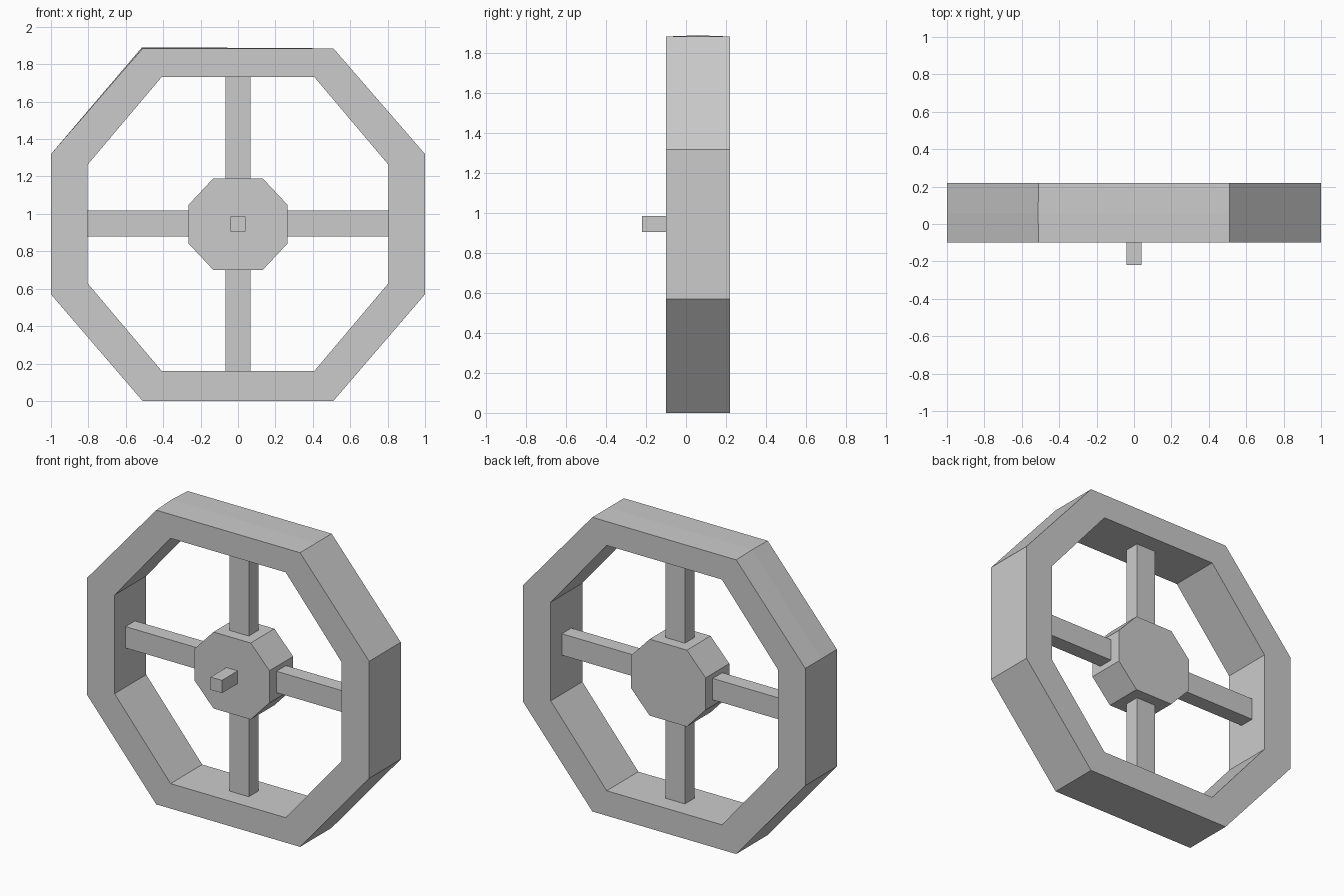
import bpy, bmesh

if "Cube" in bpy.data.objects:
    bpy.data.objects.remove(bpy.data.objects["Cube"])

MID_Y = 0.06  # centre plane of the wheel


def finish(name, bm):
    bmesh.ops.recalc_face_normals(bm, faces=bm.faces[:])
    mesh = bpy.data.meshes.new(name)
    bm.to_mesh(mesh)
    bm.free()
    ob = bpy.data.objects.new(name, mesh)
    bpy.context.collection.objects.link(ob)
    return ob


def octagon(a, b, z0, z1, z2, z3):
    """Flat-topped octagon: half width a at top/bottom, b at the sides."""
    return [(a, z0), (b, z1), (b, z2), (a, z3), (-a, z3), (-b, z2), (-b, z1), (-a, z0)]


def loop(bm, pts, y):
    return [bm.verts.new((x, y, z)) for x, z in pts]


def bridge(bm, a, b):
    n = len(a)
    for i in range(n):
        j = (i + 1) % n
        bm.faces.new((a[i], a[j], b[j], b[i]))


def box(name, x0, x1, y0, y1, z0, z1):
    bm = bmesh.new()
    bmesh.ops.create_cube(bm, size=1)
    for v in bm.verts:
        v.co = (x0 + (v.co.x + 0.5) * (x1 - x0),
                y0 + (v.co.y + 0.5) * (y1 - y0),
                z0 + (v.co.z + 0.5) * (z1 - z0))
    return finish(name, bm)


# Rim: octagonal ring, with one slightly raised point on its outer mid line
outer = octagon(0.51, 1.0, 0.0, 0.57, 1.32, 1.885)
inner = octagon(0.408, 0.805, 0.16, 0.63, 1.262, 1.732)
bm = bmesh.new()
of, om, ob_ = (loop(bm, outer, y) for y in (-0.1, MID_Y, 0.22))
inf, inb = (loop(bm, inner, y) for y in (-0.1, 0.22))
om[4].co.x -= 0.003
om[4].co.z += 0.006
for a, b in ((of, om), (om, ob_), (ob_, inb), (inb, inf), (inf, of)):
    bridge(bm, a, b)
finish("rim", bm)

# Hub: solid octagonal block
bm = bmesh.new()
hub = octagon(0.132, 0.265, 0.70, 0.842, 1.048, 1.19)
front, back = loop(bm, hub, -0.06), loop(bm, hub, 0.18)
bridge(bm, front, back)
bm.faces.new(front)
bm.faces.new(back)
finish("hub", bm)

# Spokes: four square bars from hub to rim
for side, x0, x1, z0, z1 in (("left", -0.805, -0.26, 0.88, 1.017),
                             ("right", 0.26, 0.805, 0.88, 1.017),
                             ("bottom", -0.068, 0.068, 0.16, 0.705),
                             ("top", -0.068, 0.068, 1.185, 1.732)):
    box("spoke_" + side, x0, x1, 0.012, 0.108, z0, z1)

# Axle pin on the front
box("axle_pin", -0.04, 0.04, -0.22, -0.055, 0.905, 0.987)
